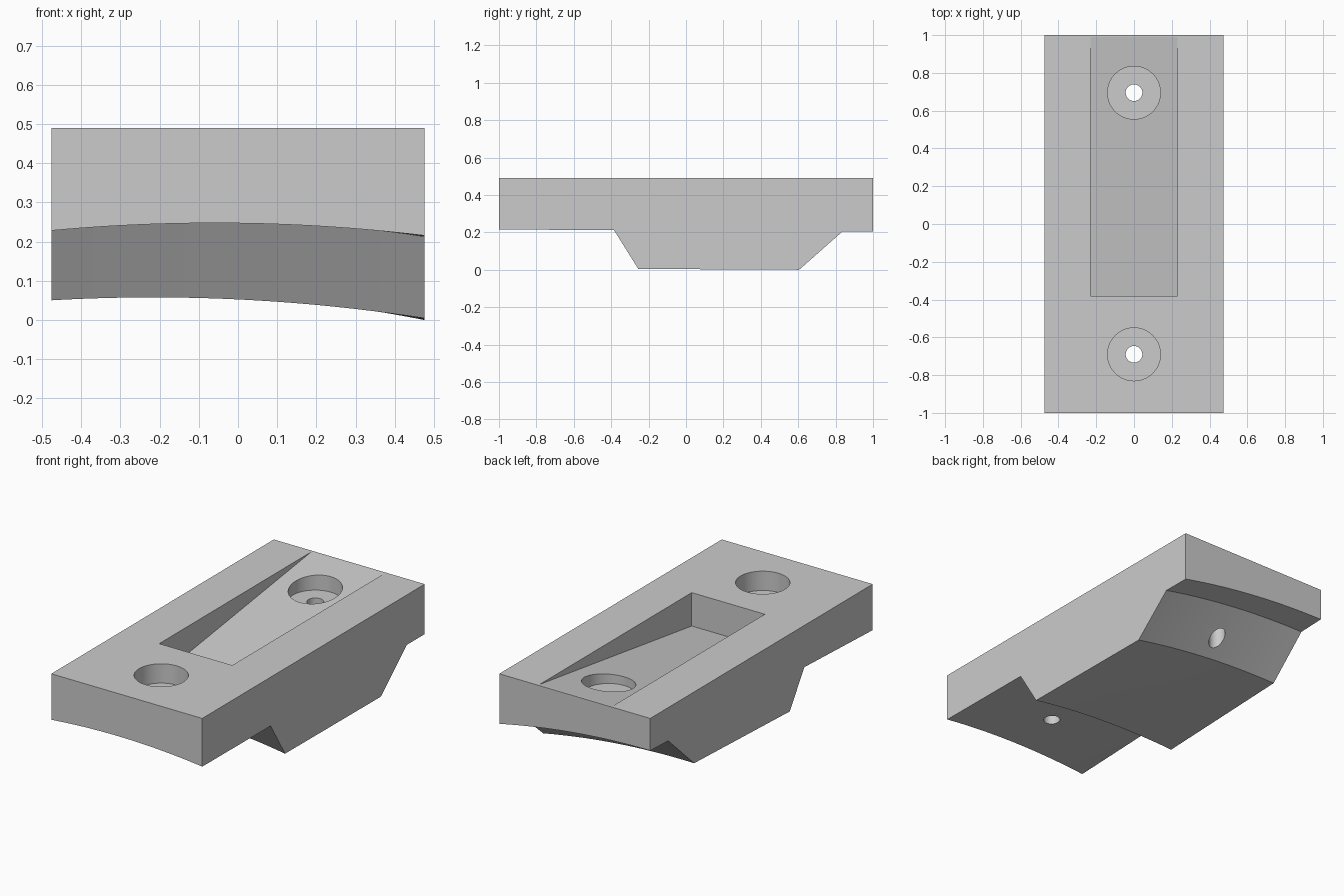
import bpy, bmesh, math

if "Cube" in bpy.data.objects:
    bpy.data.objects.remove(bpy.data.objects["Cube"])

HX, TOP, N = 0.475, 0.49, 28


def make_object(name, bm):
    bmesh.ops.recalc_face_normals(bm, faces=bm.faces)
    mesh = bpy.data.meshes.new(name)
    bm.to_mesh(mesh)
    bm.free()
    ob = bpy.data.objects.new(name, mesh)
    bpy.context.collection.objects.link(ob)
    return ob


def under(x, y):
    """Height of the skewed, cylinder-like underside."""
    return 0.264 + 0.017 * y - (0.060 + 0.0467 * y) * x - 0.111 * x * x


# Block body: rings lofted along y; each station is (y, boss drop)
stations = [(-1, 0), (-0.7, 0), (-0.385, 0), (-0.255, 0.207), (0.03, 0.207),
            (0.32, 0.207), (0.605, 0.207), (0.838, 0), (1, 0)]
bm = bmesh.new()
rings = []
for y, drop in stations:
    pts = []
    for i in range(N + 1):
        x = -HX + 2 * HX * i / N
        pts.append((x, y, under(x, y) - drop))
    pts += [(HX, y, TOP), (-HX, y, TOP)]
    rings.append([bm.verts.new(p) for p in pts])
for a, b in zip(rings, rings[1:]):
    for i in range(len(a)):
        j = (i + 1) % len(a)
        bm.faces.new((a[i], a[j], b[j], b[i]))
bm.faces.new(rings[0])
bm.faces.new(rings[-1])
body = make_object("mounting_block", bm)

# Ramped pocket cutter: side profile (y, z) extruded across x
profile = [(-0.38, 0.6), (-0.38, 0.30), (1.02, 0.4942), (1.02, 0.6)]
bm = bmesh.new()
left = [bm.verts.new((-0.23, y, z)) for y, z in profile]
right = [bm.verts.new((0.23, y, z)) for y, z in profile]
bm.faces.new(left)
bm.faces.new(right)
for i in range(4):
    j = (i + 1) % 4
    bm.faces.new((left[i], left[j], right[j], right[i]))
cutters = [make_object("pocket_cutter", bm)]


# Screw hole cutters: counterbore and through hole at each end
def cylinder(name, y, radius, z0, z1):
    bpy.ops.mesh.primitive_cylinder_add(vertices=96, radius=radius, depth=z1 - z0,
                                        location=(0, y, (z0 + z1) / 2))
    ob = bpy.context.object
    ob.name = name
    return ob


for y in (-0.69, 0.695):
    cutters.append(cylinder("counterbore_cutter", y, 0.14, 0.38, 0.7))
    cutters.append(cylinder("screw_hole_cutter", y, 0.044, -0.2, 0.65))

# Cut everything out of the block, then drop the cutters
bpy.ops.object.select_all(action='DESELECT')
bpy.context.view_layer.objects.active = body
body.select_set(True)
for c in cutters:
    c.hide_render = True
    mod = body.modifiers.new("cut", 'BOOLEAN')
    mod.operation = 'DIFFERENCE'
    mod.solver = 'EXACT'
    mod.object = c
    bpy.ops.object.modifier_apply(modifier=mod.name)
for c in cutters:
    bpy.data.objects.remove(c, do_unlink=True)

bpy.ops.object.shade_smooth_by_angle(angle=math.radians(5))
